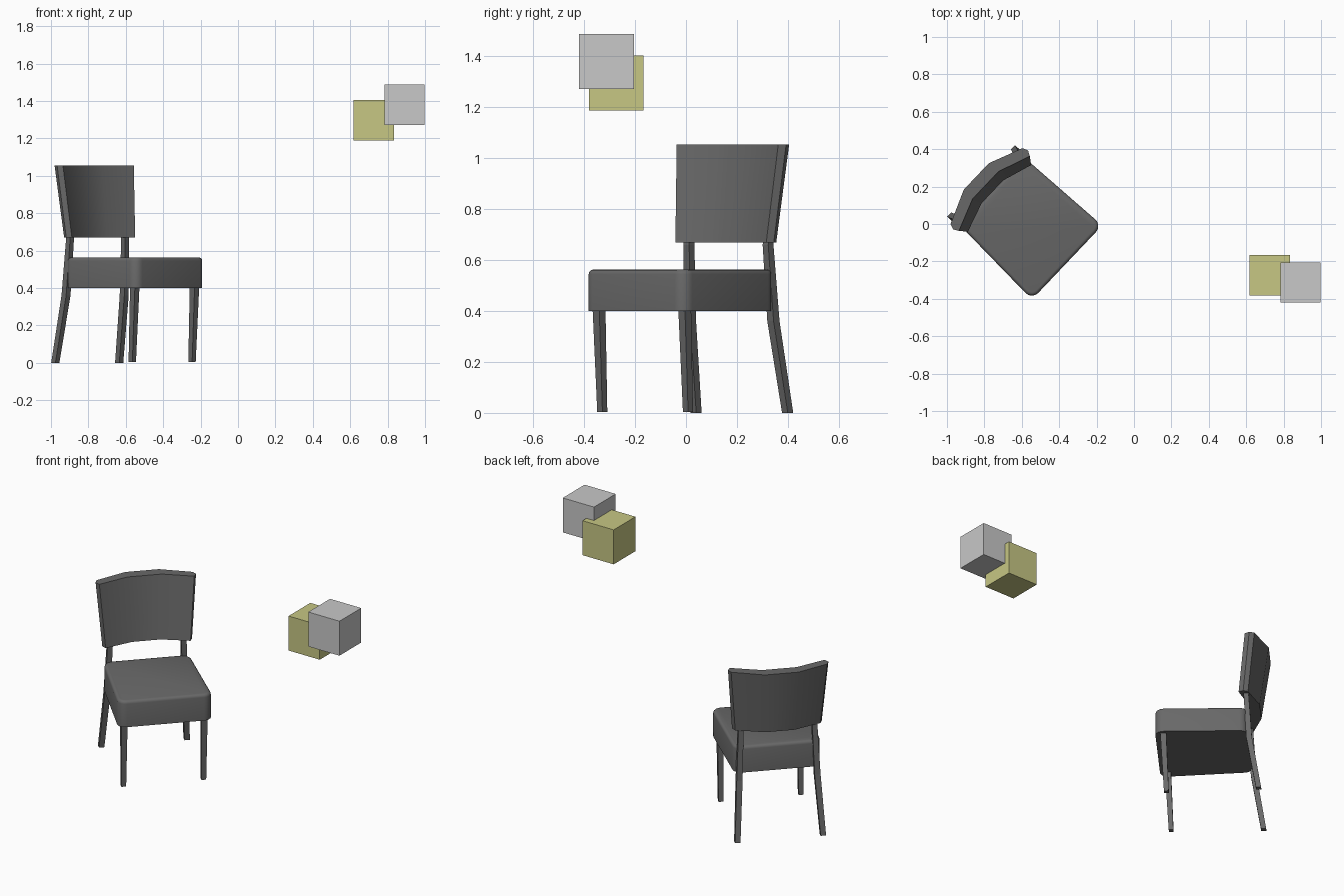
import bpy, bmesh, math
from mathutils import Matrix, Vector

cube = bpy.data.objects.get("Cube")
if cube:
    bpy.data.objects.remove(cube, do_unlink=True)


def material(name, rgb):
    m = bpy.data.materials.new(name)
    m.use_nodes = True
    m.diffuse_color = (*rgb, 1)
    m.node_tree.nodes["Principled BSDF"].inputs["Base Color"].default_value = (*rgb, 1)
    return m


charcoal = material("charcoal", (0.14, 0.14, 0.14))
light_grey = material("light_grey", (0.58, 0.58, 0.58))
olive_yellow = material("olive_yellow", (0.57, 0.57, 0.23))

# The chair is built facing -y, then turned and moved into place
CHAIR = Matrix.Translation((-0.558, -0.016, 0)) @ Matrix.Rotation(math.radians(46.5), 4, "Z")


def finish(name, bm, mat, matrix):
    bmesh.ops.recalc_face_normals(bm, faces=bm.faces)
    mesh = bpy.data.meshes.new(name)
    bm.to_mesh(mesh)
    bm.free()
    mesh.materials.append(mat)
    obj = bpy.data.objects.new(name, mesh)
    bpy.context.collection.objects.link(obj)
    obj.matrix_world = matrix
    return obj


def loft(rings):
    """Closed solid through a list of equal-length point rings."""
    bm = bmesh.new()
    loops = [[bm.verts.new(p) for p in ring] for ring in rings]
    n = len(loops[0])
    for a, b in zip(loops, loops[1:]):
        for i in range(n):
            j = (i + 1) % n
            bm.faces.new((a[i], a[j], b[j], b[i]))
    bm.faces.new(loops[0][::-1])
    bm.faces.new(loops[-1])
    return bm


def smooth(obj, degrees):
    bpy.ops.object.select_all(action="DESELECT")
    obj.select_set(True)
    bpy.context.view_layer.objects.active = obj
    bpy.ops.object.shade_smooth_by_angle(angle=math.radians(degrees))


# Seat: tapered cushion with rounded corners and a softened top rim
outline = [(-0.273, -0.276), (0.273, -0.276), (0.25, 0.276), (-0.25, 0.276)]
bm = loft([[(x, y, z) for x, y in outline] for z in (0.4, 0.563)])
upright = [e for e in bm.edges if abs(e.verts[0].co.z - e.verts[1].co.z) > 0.1]
bmesh.ops.bevel(bm, geom=upright, offset=0.05, segments=5, profile=0.5, affect="EDGES")
rim = [e for e in bm.edges if min(v.co.z for v in e.verts) > 0.56]
bmesh.ops.bevel(bm, geom=rim, offset=0.018, segments=3, profile=0.5, affect="EDGES")
smooth(finish("seat", bm, charcoal, CHAIR), 35)


# Legs: square bars following a bent path of (x, y, z, width)
def leg(name, side, path):
    rings = []
    for x, y, z, w in path:
        h = w / 2
        rings.append([(side * x + a * h, y + b * h, z)
                      for a, b in ((-1, -1), (1, -1), (1, 1), (-1, 1))])
    finish(name, loft(rings), charcoal, CHAIR)


front_path = [(0.232, -0.21, 0.004, 0.028), (0.232, -0.229, 0.42, 0.036)]
back_path = [(0.248, 0.342, 0, 0.031), (0.226, 0.284, 0.36, 0.034),
             (0.214, 0.266, 0.66, 0.03), (0.222, 0.282, 0.8, 0.03)]
for side, word in ((1, "left"), (-1, "right")):
    leg("front_leg_" + word, side, front_path)
    leg("back_leg_" + word, side, back_path)


# Backrest: curved panel, wider and leaning back toward the top
def panel_ring(half, z):
    return [(x, y, z) for x, y in half] + [(-x, y, z) for x, y in reversed(half)]


bottom = [(0.083, 0.274), (0.246, 0.222), (0.26, 0.25), (0.247, 0.278), (0.085, 0.338)]
top = [(0.1, 0.325), (0.275, 0.26), (0.291, 0.288), (0.279, 0.318), (0.097, 0.393)]
bm = loft([panel_ring(bottom, 0.67), panel_ring(top, 1.055)])
smooth(finish("backrest", bm, charcoal, CHAIR), 30)

# Two floating blocks
for name, mat, centre in (("grey_block", light_grey, (0.89, -0.313, 1.38)),
                          ("yellow_block", olive_yellow, (0.726, -0.274, 1.296))):
    bm = bmesh.new()
    bmesh.ops.create_cube(bm, size=0.216)
    finish(name, bm, mat, Matrix.Translation(Vector(centre)))
